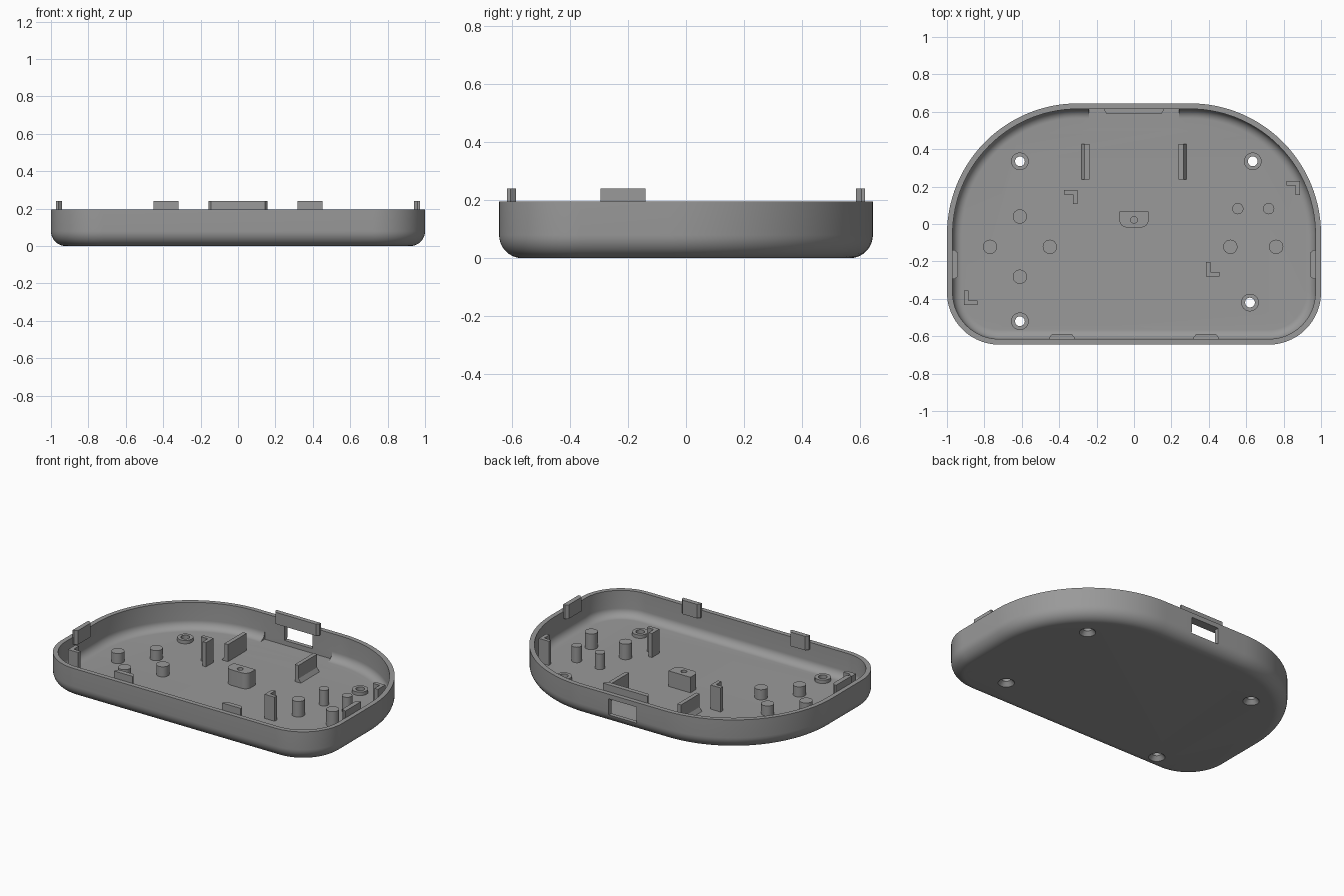
import bpy, bmesh, math

if "Cube" in bpy.data.objects:
    bpy.data.objects.remove(bpy.data.objects["Cube"])

grey = bpy.data.materials.new("mid grey plastic")
grey.diffuse_color = (0.32, 0.32, 0.32, 1)
grey.use_nodes = True
grey.node_tree.nodes["Principled BSDF"].inputs["Base Color"].default_value = grey.diffuse_color
FLOOR, RIM, WALL, FILLET = 0.03, 0.195, 0.03, 0.08


def finish(name, bm):
    bmesh.ops.recalc_face_normals(bm, faces=bm.faces)
    me = bpy.data.meshes.new(name)
    bm.to_mesh(me)
    bm.free()
    ob = bpy.data.objects.new(name, me)
    bpy.context.collection.objects.link(ob)
    me.materials.append(grey)
    return ob


def loft(name, rings, loop=False):
    """Bridge rings of equal point count, capping the ends unless looped."""
    bm = bmesh.new()
    vs = [[bm.verts.new(p) for p in r] for r in rings]
    n = len(vs[0])
    for a, b in zip(vs, vs[1:]):
        for i in range(n):
            j = (i + 1) % n
            bm.faces.new((a[i], a[j], b[j], b[i]))
    bm.faces.new(vs[0])
    bm.faces.new(vs[-1])
    return finish(name, bm)


def prism(name, pts, z0, z1):
    return loft(name, [[(x, y, z) for x, y in pts] for z in (z0, z1)])


def box(name, x0, x1, y0, y1, z0, z1):
    return prism(name, [(x0, y0), (x1, y0), (x1, y1), (x0, y1)], z0, z1)


def circle(x, y, r, n=40):
    return [(x + r * math.cos(2 * math.pi * i / n),
             y + r * math.sin(2 * math.pi * i / n)) for i in range(n)]


def cut(ob, cutters):
    for c in cutters:
        c.hide_render = True
        m = ob.modifiers.new("cut", 'BOOLEAN')
        m.object, m.operation, m.solver = c, 'DIFFERENCE', 'EXACT'
    dg = bpy.context.evaluated_depsgraph_get()
    me = bpy.data.meshes.new_from_object(ob.evaluated_get(dg))
    ob.modifiers.clear()
    ob.data = me


def outline(inset, z, steps=28):
    """Rounded tray outline: wide arcs at the back, tighter ones in front."""
    pts = []
    for cx, cy, r, start in ((0.30, -0.055, 0.70, 0), (-0.30, -0.055, 0.70, 90),
                             (-0.72, -0.365, 0.28, 180), (0.72, -0.365, 0.28, 270)):
        for i in range(steps + 1):
            a = math.radians(start + 90 * i / steps)
            pts.append((cx + (r - inset) * math.cos(a),
                        cy + (r - inset) * math.sin(a), z))
    return pts


# Tray shell: rounded bottom, thin wall, concentric inner fillet
angles = [math.radians(90 * i / 10) for i in range(11)]
ri = FILLET - WALL
outer = [outline(FILLET - FILLET * math.sin(a), FILLET - FILLET * math.cos(a)) for a in angles]
inner = [outline(FILLET - ri * math.sin(a), FILLET - ri * math.cos(a)) for a in reversed(angles)]
shell = loft("tray_shell", outer + [outline(0, RIM), outline(WALL, RIM)] + inner)

# Screw holes with countersinks, port window and flat pocket at the back
screws = [(-0.61, 0.335), (0.635, 0.335), (-0.61, -0.52), (0.62, -0.42)]
holes = []
for x, y in screws:
    prof = ((0.052, -0.01), (0.048, 0.0), (0.026, 0.025), (0.026, 0.2))
    holes.append(loft("screw_hole_cutter",
                      [[(px, py, z) for px, py in circle(x, y, r)] for r, z in prof]))
window = box("port_cutter", -0.10, 0.10, 0.55, 0.75, 0.06, 0.165)
pocket = box("pocket_cutter", -0.24, 0.24, 0.50, 0.615, FLOOR, 0.30)
cut(shell, holes + [window, pocket])

# Screw bosses
for (x, y), h in zip(screws, holes):
    boss = prism("screw_boss", circle(x, y, 0.047), FLOOR - 0.003, 0.052)
    cut(boss, [h])

# Support pegs
for x, y, r, h in ((-0.61, 0.04, 0.038, 0.065), (-0.77, -0.122, 0.038, 0.065),
                   (-0.45, -0.122, 0.038, 0.065), (-0.61, -0.282, 0.038, 0.065),
                   (0.515, -0.122, 0.038, 0.10), (0.76, -0.122, 0.038, 0.10),
                   (0.555, 0.082, 0.030, 0.10), (0.72, 0.082, 0.030, 0.10)):
    prism("support_peg", circle(x, y, r), FLOOR - 0.003, FLOOR + h)

# Centre block with two rounded corners and a pilot hole
arc = [math.radians(90 * i / 8) for i in range(9)]
plan = [(0.078, 0.066), (-0.078, 0.066)]
plan += [(-0.038 - 0.04 * math.cos(a), 0.022 - 0.04 * math.sin(a)) for a in arc]
plan += [(0.038 + 0.04 * math.sin(a), 0.022 - 0.04 * math.cos(a)) for a in arc]
block = prism("centre_block", plan, FLOOR - 0.003, FLOOR + 0.10)
pilot = prism("pilot_cutter", circle(0, 0.022, 0.018, 24), FLOOR + 0.02, 0.3)
cut(block, [pilot])

# Port guide ribs with sloped feet on the outside
for s in (-1, 1):
    prof = [(0.238, FLOOR - 0.003), (0.238, 0.14), (0.264, 0.14),
            (0.264, FLOOR + 0.025), (0.282, FLOOR - 0.003)]
    loft("port_rib", [[(s * x, y, z) for x, z in prof] for y in (0.238, 0.428)])

# Board corner brackets: L plans, each facing the board centre
for x, y, s in ((-0.302, 0.182, -1), (0.888, 0.230, -1),
                (0.385, -0.280, 1), (-0.908, -0.432, 1)):
    ell = [(0, 0), (0.072, 0), (0.072, 0.024), (0.024, 0.024), (0.024, 0.076), (0, 0.076)]
    prism("corner_bracket", [(x + s * a, y + s * b) for a, b in ell], FLOOR - 0.003, 0.185)


def clip(name, cx, cy, nx, ny, half, z0):
    """Bevelled tab on the inner wall; (nx, ny) points into the tray."""
    pts = [(-half, -0.002), (half, -0.002), (half, 0.010),
           (half - 0.014, 0.028), (-half + 0.014, 0.028), (-half, 0.010)]
    prism(name, [(cx + nx * d - ny * t, cy + ny * d + nx * t) for t, d in pts], z0, 0.24)


# Snap clips around the rim
clip("back_clip", 0, 0.615, 0, -1, 0.158, 0.165)
for s in (-1, 1):
    clip("front_clip", s * 0.385, -0.615, 0, 1, 0.066, 0.15)
    clip("side_clip", s * 0.97, -0.217, -s, 0, 0.078, 0.15)

# Remove cutters, smooth the curved surfaces and keep crisp edges
for ob in list(bpy.data.objects):
    if ob.hide_render:
        bpy.data.objects.remove(ob)
for ob in bpy.data.objects:
    ob.select_set(True)
bpy.context.view_layer.objects.active = shell
bpy.ops.object.shade_smooth_by_angle(angle=math.radians(30))
